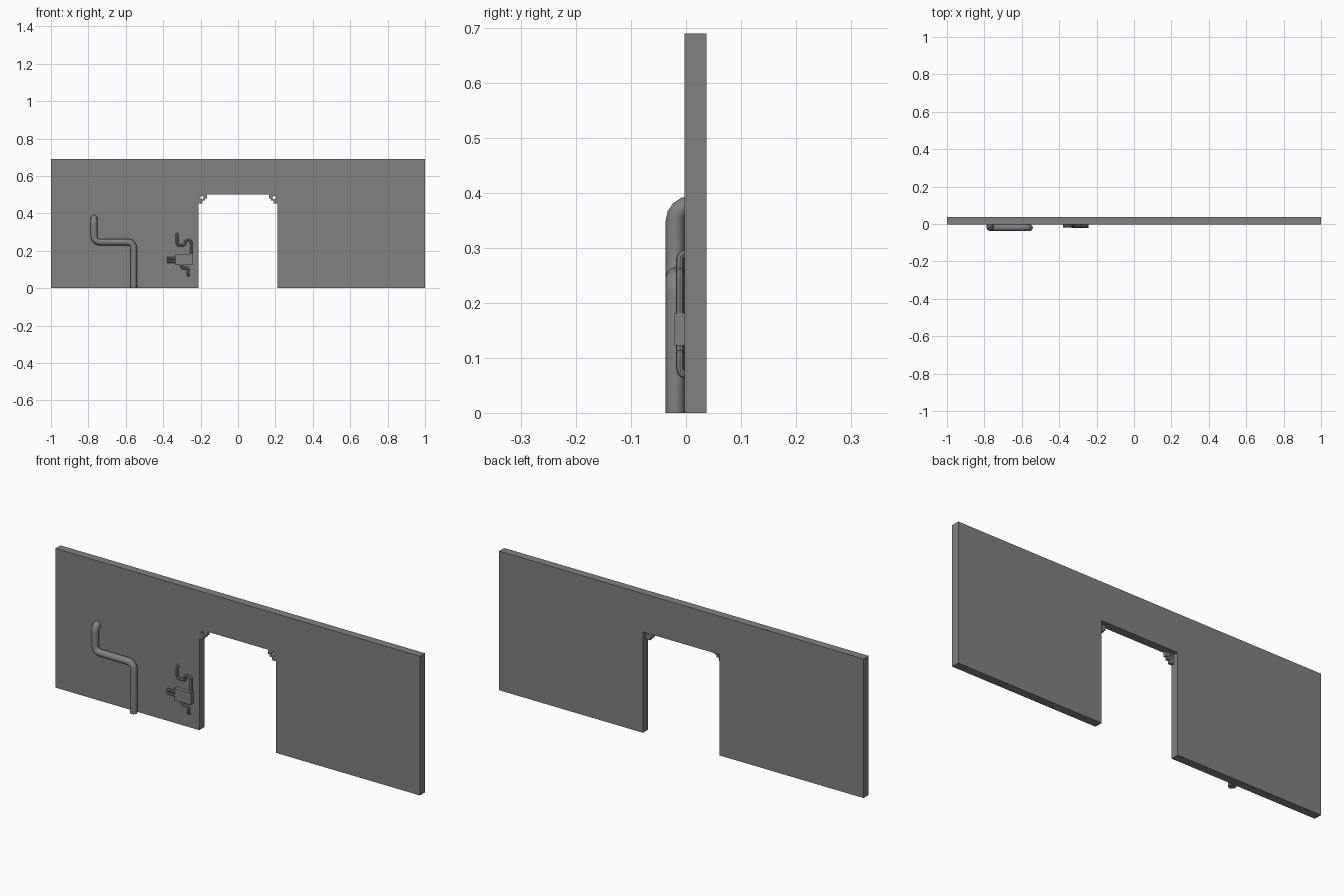
import bpy, bmesh, math
from mathutils import Vector

cube = bpy.data.objects.get("Cube")
if cube:
    bpy.data.objects.remove(cube, do_unlink=True)

grey = bpy.data.materials.new("concrete_grey")
grey.use_nodes = True
grey.diffuse_color = (0.22, 0.22, 0.22, 1)
grey.node_tree.nodes["Principled BSDF"].inputs["Base Color"].default_value = (0.22, 0.22, 0.22, 1)

FRONT, BACK = -0.003, 0.037
HEIGHT, DOOR_W, DOOR_H = 0.69, 0.21, 0.5


def finish(name, bm):
    bmesh.ops.recalc_face_normals(bm, faces=bm.faces)
    mesh = bpy.data.meshes.new(name)
    bm.to_mesh(mesh)
    bm.free()
    mesh.materials.append(grey)
    obj = bpy.data.objects.new(name, mesh)
    bpy.context.collection.objects.link(obj)
    return obj


def extrude_profile(name, outline, y0, y1):
    """Solid plate from an x-z outline."""
    bm = bmesh.new()
    face = bm.faces.new([bm.verts.new((x, y0, z)) for x, z in outline])
    new = bmesh.ops.extrude_face_region(bm, geom=[face])["geom"]
    verts = [v for v in new if isinstance(v, bmesh.types.BMVert)]
    bmesh.ops.translate(bm, vec=(0, y1 - y0, 0), verts=verts)
    return finish(name, bm)


def box(name, x0, x1, y0, y1, z0, z1):
    return extrude_profile(name, [(x0, z0), (x1, z0), (x1, z1), (x0, z1)], y0, y1)


def pipe(name, points, radius, bend, sides=12, steps=4):
    """Round pipe along a path whose corners are rounded."""
    pts = [Vector(p) for p in points]
    path = [pts[0]]
    for a, b, c in zip(pts, pts[1:], pts[2:]):
        r = min(bend, (a - b).length * 0.5, (c - b).length * 0.95)
        p, q = b + (a - b).normalized() * r, b + (c - b).normalized() * r
        for i in range(steps + 1):
            t = math.pi / 2 * i / steps
            path.append(b + (p - b) * (1 - math.sin(t)) + (q - b) * (1 - math.cos(t)))
    path.append(pts[-1])
    bm = bmesh.new()
    rings = []
    n = None
    for i, p in enumerate(path):
        d = (path[min(i + 1, len(path) - 1)] - path[max(i - 1, 0)]).normalized()
        n = Vector((0, 1, 0)) if n is None else n
        n = (n - d * n.dot(d)).normalized()
        s = d.cross(n)
        rings.append([bm.verts.new(p + radius * (n * math.cos(a) + s * math.sin(a)))
                      for a in (2 * math.pi * k / sides for k in range(sides))])
    for r0, r1 in zip(rings, rings[1:]):
        for k in range(sides):
            j = (k + 1) % sides
            bm.faces.new((r0[k], r0[j], r1[j], r1[k]))
    bm.faces.new(rings[0])
    bm.faces.new(rings[-1])
    obj = finish(name, bm)
    bpy.ops.object.select_all(action='DESELECT')
    obj.select_set(True)
    bpy.context.view_layer.objects.active = obj
    bpy.ops.object.shade_smooth_by_angle(angle=math.radians(40))
    return obj


# Wall slab with a doorway
extrude_profile("wall", [(-1, 0), (-DOOR_W, 0), (-DOOR_W, DOOR_H), (DOOR_W, DOOR_H),
                         (DOOR_W, 0), (1, 0), (1, HEIGHT), (-1, HEIGHT)], FRONT, BACK)

# Stepped corner brackets, each pierced by a round hole
STEPS = [(0, 0), (0.044, 0), (0.044, 0.02), (0.034, 0.02), (0.034, 0.032),
         (0.02, 0.032), (0.02, 0.046), (0, 0.046)]
for side, label in ((-1, "right"), (1, "left")):
    bracket = extrude_profile("door_bracket_" + label,
                              [(side * (DOOR_W - u), DOOR_H - v) for u, v in STEPS], FRONT, 0.012)
    bpy.ops.mesh.primitive_cylinder_add(vertices=12, radius=0.009, depth=0.1,
                                        location=(side * (DOOR_W - 0.017), 0, DOOR_H - 0.016),
                                        rotation=(math.pi / 2, 0, 0))
    cutter = bpy.context.object
    cutter.name = "bracket_hole_cutter_" + label
    cutter.hide_render = True
    cutter.hide_set(True)
    cutter.display_type = 'WIRE'
    mod = bracket.modifiers.new("hole", 'BOOLEAN')
    mod.object = cutter
    mod.solver = 'EXACT'
    bpy.context.view_layer.objects.active = bracket
    bpy.ops.object.modifier_apply(modifier=mod.name)
    bpy.data.objects.remove(cutter, do_unlink=True)

# Large drain pipe that turns into the wall at its top
Y = -0.0195
pipe("large_pipe", [(-0.558, Y, 0), (-0.558, Y, 0.247), (-0.77, Y, 0.247),
                    (-0.77, Y, 0.377), (-0.77, 0.01, 0.377)], 0.0175, 0.03)

# Valve box with its two thin pipes and side prongs
box("valve_box", -0.334, -0.243, -0.022, 0, 0.123, 0.182)
Y = -0.011
pipe("upper_thin_pipe", [(-0.25, Y, 0.17), (-0.25, Y, 0.257), (-0.282, Y, 0.257),
                         (-0.282, Y, 0.23), (-0.326, Y, 0.23), (-0.326, Y, 0.291),
                         (-0.326, 0.005, 0.291)], 0.007, 0.012, 8, 3)
pipe("lower_thin_pipe", [(-0.302, Y, 0.13), (-0.302, Y, 0.108), (-0.265, Y, 0.108),
                         (-0.265, Y, 0.069), (-0.265, 0.005, 0.069)], 0.007, 0.012, 8, 3)
for i, z in enumerate((0.142, 0.16)):
    pipe("side_prong_%d" % (i + 1), [(-0.38, Y, z), (-0.33, Y, z)], 0.007, 0, 8)
